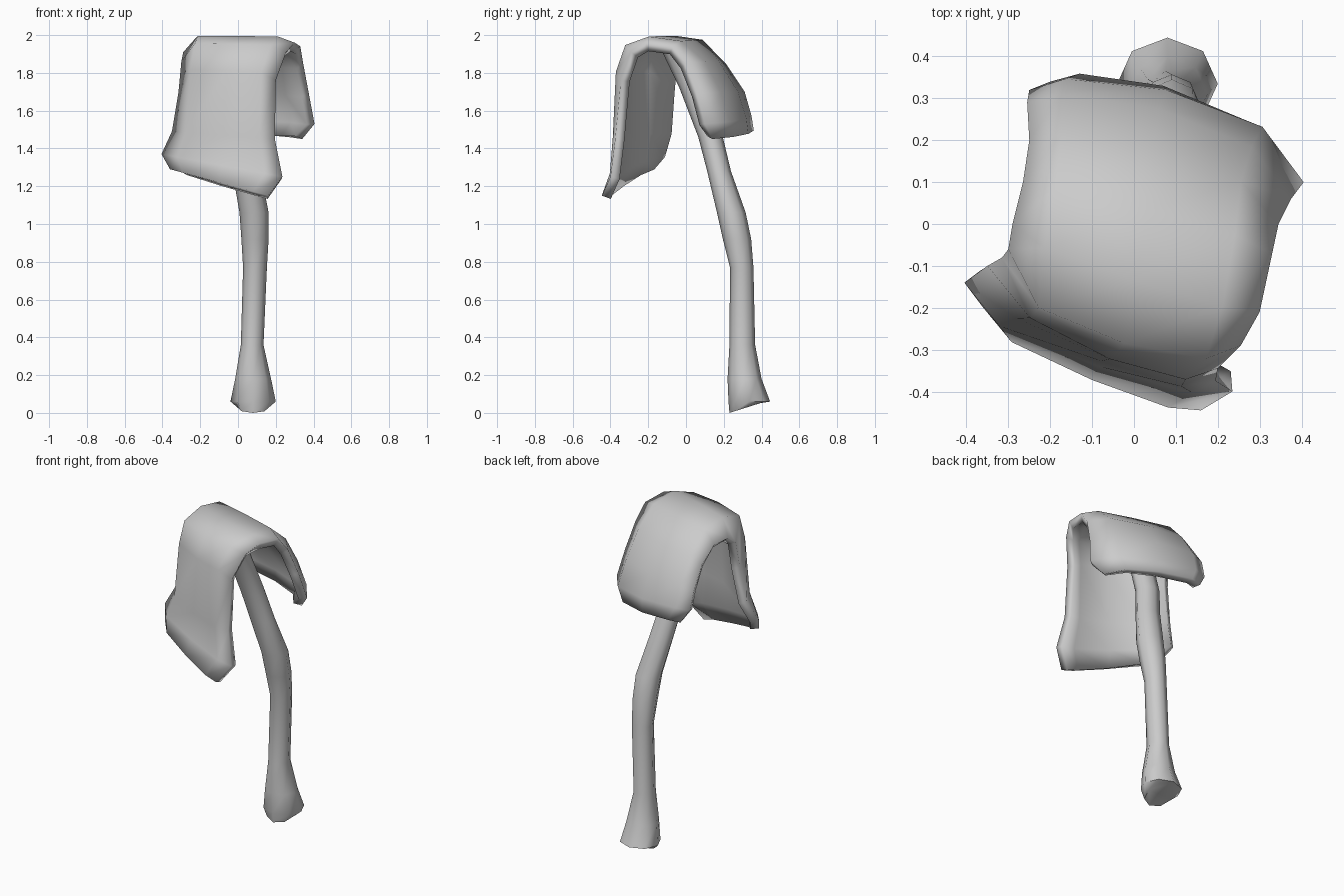
import bpy, bmesh, math
from mathutils import Vector

if "Cube" in bpy.data.objects:
    bpy.data.objects.remove(bpy.data.objects["Cube"])


def make_object(name, verts, faces):
    mesh = bpy.data.meshes.new(name)
    mesh.from_pydata(verts, [], faces)
    bm = bmesh.new()
    bm.from_mesh(mesh)
    bmesh.ops.recalc_face_normals(bm, faces=bm.faces)
    bm.to_mesh(mesh)
    bm.free()
    obj = bpy.data.objects.new(name, mesh)
    bpy.context.collection.objects.link(obj)
    bpy.ops.object.select_all(action='DESELECT')
    obj.select_set(True)
    bpy.context.view_layer.objects.active = obj
    return obj


# Draped cap: left edge, right edge and crown offset (y, z) of each row
rows = [
    ((-0.36, -0.20, 1.29), (0.16, -0.445, 1.15), (-0.05, 0.00)),
    ((-0.405, -0.14, 1.37), (0.235, -0.40, 1.25), (-0.07, 0.00)),
    ((-0.35, -0.10, 1.49), (0.195, -0.375, 1.45), (-0.09, 0.00)),
    ((-0.315, -0.08, 1.70), (0.20, -0.345, 1.76), (-0.11, 0.11)),
    ((-0.30, -0.06, 1.86), (0.255, -0.29, 1.91), (-0.11, 0.09)),
    ((-0.29, 0.00, 1.91), (0.30, -0.21, 1.96), (-0.03, 0.08)),
    ((-0.265, 0.10, 1.90), (0.33, -0.07, 1.94), (0.02, 0.07)),
    ((-0.25, 0.20, 1.81), (0.345, 0.00, 1.85), (0.08, 0.03)),
    ((-0.255, 0.29, 1.68), (0.375, 0.06, 1.69), (0.10, 0.02)),
    ((-0.25, 0.32, 1.57), (0.405, 0.10, 1.53), (0.11, 0.01)),
    ((-0.20, 0.34, 1.49), (0.34, 0.14, 1.45), (0.09, 0.01)),
]
# Column positions and how strongly each one bulges
ts = (0, 0.13, 0.5, 0.85, 1)
front_y = (0, 1, 1, 0.6, 0)
back_y = (0, 0.5, 1, 0.9, 0)
lift = (0, 1, 0.75, 0.5, 0)
COLS = len(ts)
verts = []
for left, right, (cy, cz) in rows:
    fy = front_y if cy < 0 else back_y
    for c, t in enumerate(ts):
        verts.append(Vector(left).lerp(Vector(right), t)
                     + Vector((0, cy * fy[c], cz * lift[c])))
faces = [(r * COLS + c, r * COLS + c + 1, (r + 1) * COLS + c + 1, (r + 1) * COLS + c)
         for r in range(len(rows) - 1) for c in range(COLS - 1)]
cap = make_object("draped_cap", verts, faces)
# Make sure the sheet faces outward before thickening it inward
if cap.data.polygons[5 * (COLS - 1) + 1].normal.z < 0:
    cap.data.flip_normals()
solid = cap.modifiers.new("thickness", 'SOLIDIFY')
solid.thickness = 0.05
solid.offset = -1
bpy.ops.object.shade_smooth_by_angle(angle=math.radians(60))

# Bent stem with flared foot: centre x, y, z and radii x, y
sections = [
    (0.08, 0.325, 0.03, 0.085, 0.095),
    (0.08, 0.335, 0.06, 0.12, 0.11),
    (0.08, 0.31, 0.18, 0.095, 0.09),
    (0.075, 0.298, 0.36, 0.06, 0.068),
    (0.09, 0.295, 0.77, 0.063, 0.062),
    (0.09, 0.27, 0.92, 0.072, 0.075),
    (0.085, 0.24, 1.06, 0.077, 0.076),
    (0.045, 0.175, 1.28, 0.075, 0.063),
    (0.01, 0.13, 1.46, 0.07, 0.065),
    (-0.02, 0.03, 1.72, 0.07, 0.065),
    (-0.03, -0.05, 1.92, 0.09, 0.08),
]
SIDES = 8
verts, faces = [], []
for i, (x, y, z, rx, ry) in enumerate(sections):
    for s in range(SIDES):
        a = 2 * math.pi * s / SIDES
        # the foot's front edge dips to the ground
        dip = 0.03 * math.sin(a) if i == 0 else 0
        verts.append((x + rx * math.cos(a), y + ry * math.sin(a), z + dip))
for i in range(len(sections) - 1):
    for s in range(SIDES):
        n = (s + 1) % SIDES
        faces.append((i * SIDES + s, i * SIDES + n, (i + 1) * SIDES + n, (i + 1) * SIDES + s))
faces.append(tuple(range(SIDES))[::-1])
faces.append(tuple(range(len(verts) - SIDES, len(verts))))
make_object("stem", verts, faces)
bpy.ops.object.shade_smooth_by_angle(angle=math.radians(60))
